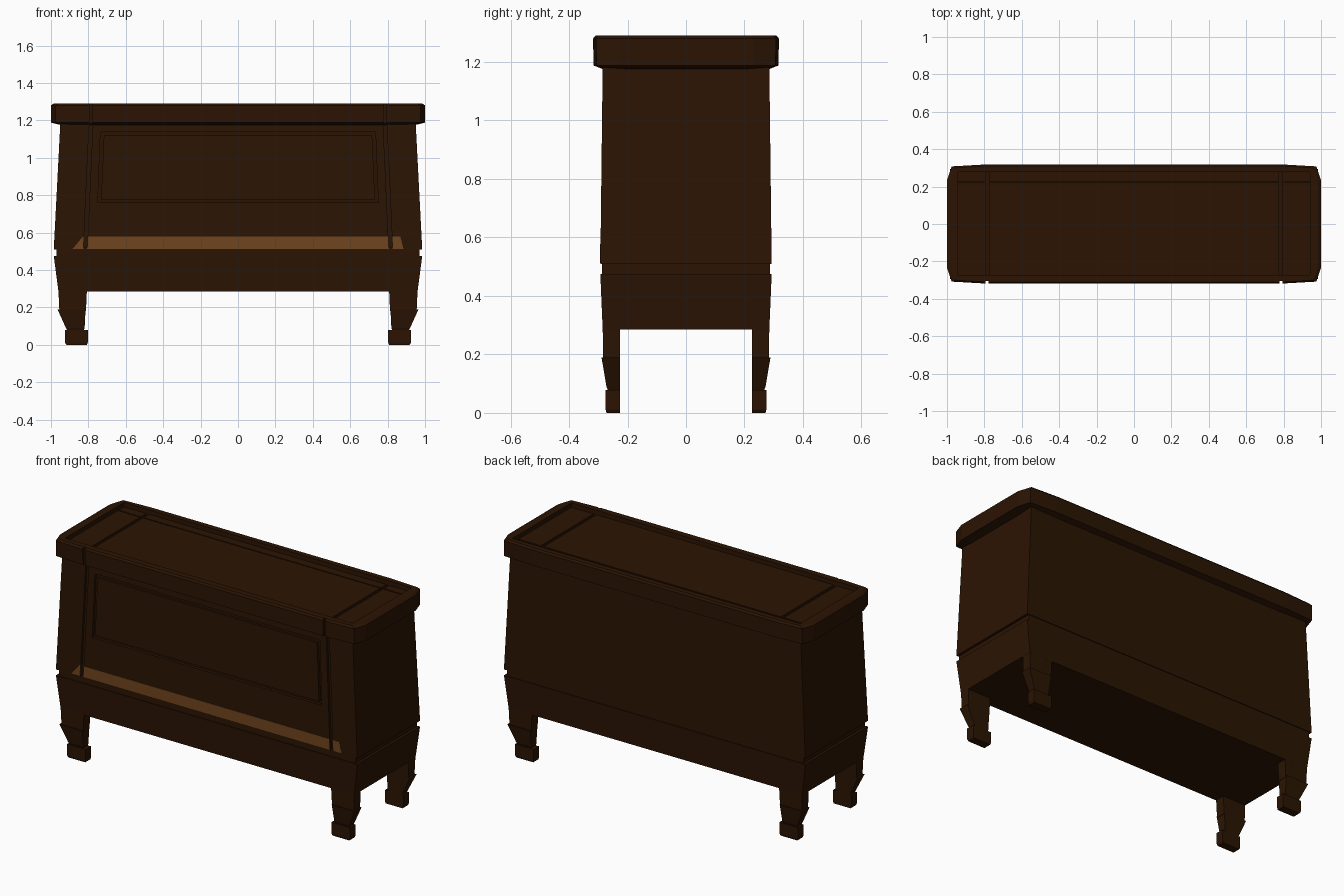
import bpy, bmesh

if "Cube" in bpy.data.objects:
    bpy.data.objects.remove(bpy.data.objects["Cube"])


def material(name, rgb):
    m = bpy.data.materials.new(name)
    m.diffuse_color = (*rgb, 1)
    m.use_nodes = True
    m.node_tree.nodes["Principled BSDF"].inputs["Base Color"].default_value = m.diffuse_color
    return m


DARK = material("dark_wood", (0.024, 0.007, 0.001))
LIGHT = material("light_wood", (0.16, 0.06, 0.013))


def loft(name, rings, mat=DARK, closed=False):
    """Skin a list of equal-length point rings; cap the ends or join them up."""
    bm = bmesh.new()
    vs = [[bm.verts.new(p) for p in r] for r in rings]
    n = len(vs[0])
    pairs = list(zip(vs, vs[1:])) + ([(vs[-1], vs[0])] if closed else [])
    for a, b in pairs:
        for i in range(n):
            j = (i + 1) % n
            bm.faces.new((a[i], a[j], b[j], b[i]))
    if not closed:
        bm.faces.new(vs[0])
        bm.faces.new(vs[-1])
    bmesh.ops.recalc_face_normals(bm, faces=bm.faces)
    me = bpy.data.meshes.new(name)
    bm.to_mesh(me)
    bm.free()
    ob = bpy.data.objects.new(name, me)
    me.materials.append(mat)
    bpy.context.collection.objects.link(ob)
    return ob


def rect(x0, x1, y0, y1, z):
    return [(x0, y0, z), (x1, y0, z), (x1, y1, z), (x0, y1, z)]


def box(name, x0, x1, y0, y1, z0, z1, mat=DARK):
    return loft(name, [rect(x0, x1, y0, y1, z0), rect(x0, x1, y0, y1, z1)], mat)


def centred(hx, hy, z):
    return rect(-hx, hx, -hy, hy, z)


def cut(targets, cutters):
    for t in targets:
        bpy.context.view_layer.objects.active = t
        for c in cutters:
            m = t.modifiers.new("groove", 'BOOLEAN')
            m.operation, m.solver, m.object = 'DIFFERENCE', 'EXACT', c
            bpy.ops.object.modifier_apply(modifier=m.name)
    for c in cutters:
        bpy.data.objects.remove(c)


# Tapered upper body, inset waist and base
body = loft("body", [centred(.985, .293, .51), centred(.95, .285, 1.185)])
loft("waist", [centred(.97, .288, .465), centred(.97, .288, .52)])
loft("base", [centred(.96, .285, .285), centred(.985, .293, .475)])

# Light ledge strip on the front
strip = loft("front_ledge_strip", [
    [(-.885, y, .512), (.885, y, .512), (.868, y, .578), (-.83, y, .578)]
    for y in (-.2945, -.288)], LIGHT)

# Front panel groove: a closed rectangular frame cutter
def frame_ring(inset, y):
    x0, x1, z0, z1 = .75 - inset, .735 - inset, .76 + inset, 1.138 - inset
    return [(-x0, y, z0), (x0, y, z0), (x1, y, z1), (-x1, y, z1)]

frame = loft("panel_cutter", [frame_ring(0, -.32), frame_ring(0, -.272),
                              frame_ring(.018, -.272), frame_ring(.018, -.32)],
             closed=True)

# Slanted door grooves
door = []
for s in (-1, 1):
    door.append(loft("door_cutter", [
        rect(s * .817 - .01, s * .817 + .01, -.35, -.279, .50),
        rect(s * .785 - .01, s * .785 + .01, -.35, -.271, 1.2)]))
cut([body, strip], [frame] + door)


# Lid with clipped corners, sloped underside and a recessed top
def lid_ring(hx, hy, z):
    q = [(hx - .20, hy), (hx - .025, hy - .01), (hx, hy - .085)]
    h = q + [(x, -y) for x, y in reversed(q)]
    pts = h + [(-x, y) for x, y in reversed(h)]
    return [(x, y, z) for x, y in pts]


FLOOR = 1.264
lid = loft("lid", [lid_ring(.95, .285, 1.176), lid_ring(1, .316, 1.188),
                   lid_ring(1, .318, 1.28), lid_ring(.985, .31, 1.29)])
lid_cutters = [box("recess_cutter", -.94, .94, -.272, .278, FLOOR, 1.35)]
for s in (-1, 1):
    x = s * .785
    lid_cutters.append(box("top_cutter", x - .01, x + .01, -.272, .278, FLOOR - .012, 1.36))
    lid_cutters.append(box("edge_cutter", x - .008, x + .008, -.35, -.304, 1.15, 1.36))
lid_cutters.append(box("hinge_cutter", -.94, .94, .221, .228, FLOOR - .01, 1.37))
cut([lid], lid_cutters)

# Four stepped legs: straight top, tapered shin, block foot
for sx, side in ((-1, "left"), (1, "right")):
    for sy, end in ((-1, "front"), (1, "back")):
        def ring(x0, x1, y1, z):
            return [(sx * x, sy * y, z) for x, y, z in rect(x0, x1, .225, y1, z)]
        tag = f"{end}_{side}"
        loft("leg_top_" + tag, [ring(.813, .955, .283, .18), ring(.808, .96, .285, .29)])
        loft("leg_shin_" + tag, [ring(.825, .912, .266, .075), ring(.82, .92, .272, .09),
                                 ring(.815, .965, .289, .19)])
        loft("leg_foot_" + tag, [ring(.808, .918, .272, 0), ring(.803, .925, .275, .012),
                                 ring(.803, .925, .275, .078)])
